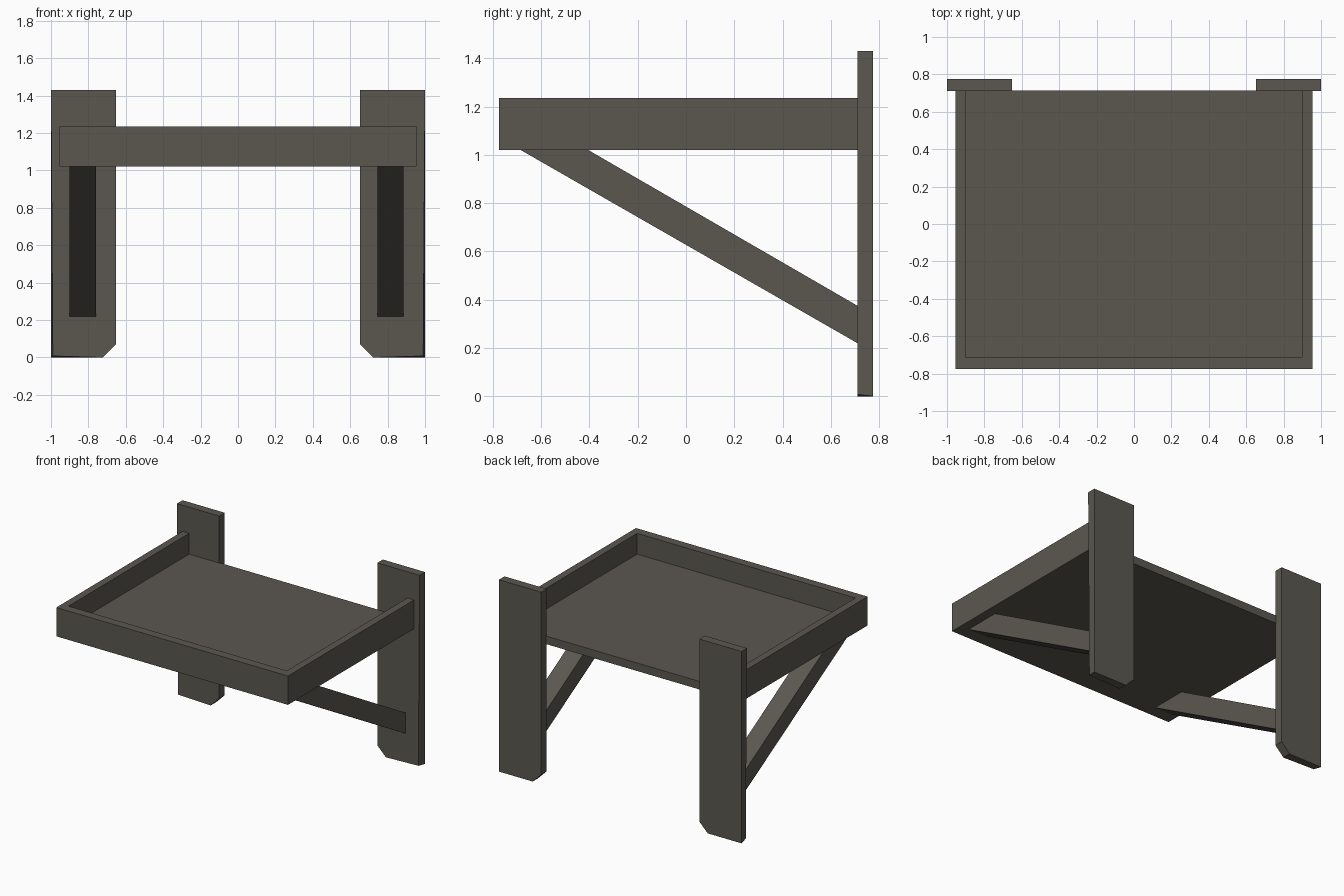
import bpy, bmesh

if "Cube" in bpy.data.objects:
    bpy.data.objects.remove(bpy.data.objects["Cube"])

wood = bpy.data.materials.new("dark grey brown wood")
wood.diffuse_color = (0.105, 0.097, 0.081, 1)
wood.use_nodes = True
wood.node_tree.nodes["Principled BSDF"].inputs["Base Color"].default_value = wood.diffuse_color


def prism(name, outline, axis, lo, hi):
    """Extrude a 2D outline along x (outline is y,z) or y (outline is x,z)."""
    def place(p, d):
        return (d, p[0], p[1]) if axis == "x" else (p[0], d, p[1])
    bm = bmesh.new()
    face = bm.faces.new([bm.verts.new(place(p, lo)) for p in outline])
    res = bmesh.ops.extrude_face_region(bm, geom=[face])
    step = place((0, 0), hi - lo)
    bmesh.ops.translate(bm, vec=step,
                        verts=[v for v in res["geom"] if isinstance(v, bmesh.types.BMVert)])
    bmesh.ops.recalc_face_normals(bm, faces=bm.faces)
    me = bpy.data.meshes.new(name)
    bm.to_mesh(me)
    bm.free()
    me.materials.append(wood)
    ob = bpy.data.objects.new(name, me)
    bpy.context.collection.objects.link(ob)
    return ob


def rect(a0, a1, b0, b1):
    return [(a0, b0), (a1, b0), (a1, b1), (a0, b1)]


# Shelf tray: solid slab hollowed from above, open at the back
tray = prism("shelf_tray", rect(-0.775, 0.715, 1.02, 1.235), "x", -0.955, 0.955)
cutter = prism("tray_cutter", rect(-0.71, 0.9, 1.08, 1.5), "x", -0.90, 0.90)
cutter.hide_render = True
mod = tray.modifiers.new("hollow", "BOOLEAN")
mod.operation = "DIFFERENCE"
mod.solver = "EXACT"
mod.object = cutter
bpy.context.view_layer.update()
dg = bpy.context.evaluated_depsgraph_get()
hollow = bpy.data.meshes.new_from_object(tray.evaluated_get(dg))
tray.modifiers.clear()
tray.data = hollow
bpy.data.objects.remove(cutter)

# Wall posts with a clipped inner bottom corner, and slanted braces
for side, s, bx0, bx1 in (("left", -1, -0.90, -0.76), ("right", 1, 0.745, 0.885)):
    outline = [(s * 1.0, 0), (s * 1.0, 1.43), (s * 0.652, 1.43),
               (s * 0.652, 0.07), (s * 0.722, 0)]
    post = prism(side + "_post", outline, "y", 0.71, 0.775)
    # slightly worn front outer foot
    for v in post.data.vertices:
        if v.co.y < 0.72 and v.co.z < 0.01 and abs(v.co.x) > 0.99:
            v.co.x = s * 0.99
            v.co.z = 0.008
    prism(side + "_brace", [(0.71, 0.22), (0.71, 0.375), (-0.405, 1.02), (-0.685, 1.02)],
          "x", bx0, bx1)
